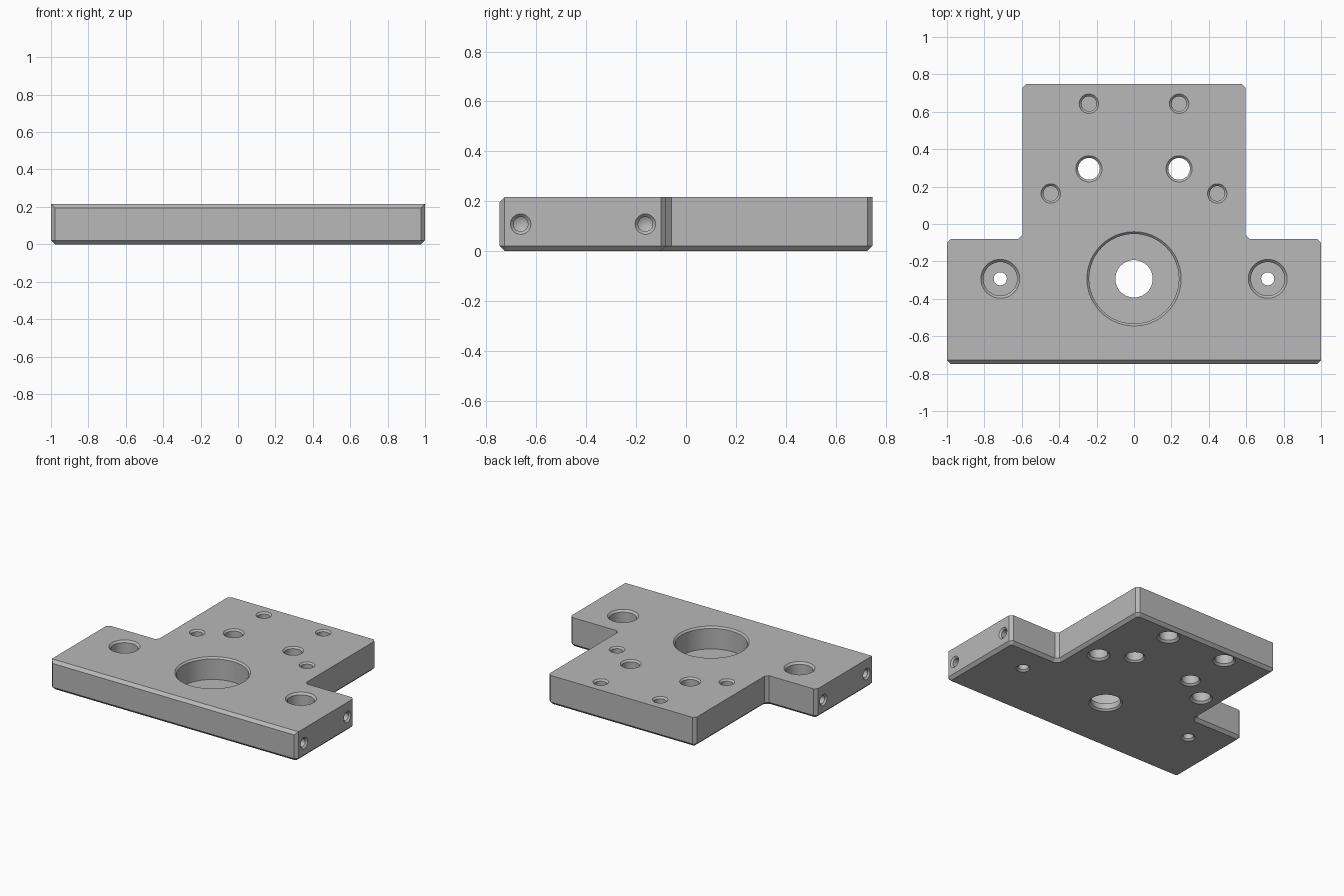
import bpy, bmesh, math
from mathutils import Matrix, Vector

if "Cube" in bpy.data.objects:
    bpy.data.objects.remove(bpy.data.objects["Cube"], do_unlink=True)

H = 0.216      # plate thickness
C = 0.021      # edge chamfer
Y = 0.748      # half depth
STEP = -0.08   # back edge of the wide base
NECK = 0.597   # half width of the narrow part
OVER = 0.01    # how far cutters stick out

steel = bpy.data.materials.new("machined_grey")
grey = (0.48, 0.48, 0.48, 1)
steel.diffuse_color = grey
steel.use_nodes = True
steel.node_tree.nodes["Principled BSDF"].inputs["Base Color"].default_value = grey


def make_object(name, bm):
    bmesh.ops.recalc_face_normals(bm, faces=bm.faces)
    mesh = bpy.data.meshes.new(name)
    bm.to_mesh(mesh)
    bm.free()
    mesh.materials.append(steel)
    obj = bpy.data.objects.new(name, mesh)
    bpy.context.collection.objects.link(obj)
    return obj


# T-shaped plate with chamfered corners
half = [(1 - C, -Y), (1, C - Y), (1, STEP - C), (1 - C, STEP),
        (NECK + C, STEP), (NECK, STEP + C), (NECK, Y - C), (NECK - C, Y)]
outline = half + [(-x, y) for x, y in reversed(half)]
bm = bmesh.new()
base = bm.faces.new([bm.verts.new((x, y, 0)) for x, y in outline])
top = bmesh.ops.extrude_face_region(bm, geom=[base])
bmesh.ops.translate(bm, vec=(0, 0, H),
                    verts=[g for g in top["geom"] if isinstance(g, bmesh.types.BMVert)])
bmesh.ops.recalc_face_normals(bm, faces=bm.faces)


# Chamfer the whole bottom outline and the front top edge
def is_chamfered(edge):
    a, b = (v.co for v in edge.verts)
    bottom = max(a.z, b.z) < H / 2
    front_top = min(a.z, b.z) > H / 2 and max(a.y, b.y) < -Y + C / 2
    return bottom or front_top


bmesh.ops.bevel(bm, geom=[e for e in bm.edges if is_chamfered(e)], offset=C,
                offset_type='OFFSET', segments=1, affect='EDGES', clamp_overlap=False)
plate = make_object("mounting_plate", bm)

# Turned cutters, one for each hole
cutters = bmesh.new()


def drill(profile, matrix):
    """Revolve a (radius, height) profile around the local z axis."""
    part = bmesh.new()
    verts = [part.verts.new((r, 0, z)) for r, z in profile]
    edges = [part.edges.new(pair) for pair in zip(verts, verts[1:])]
    bmesh.ops.spin(part, geom=verts + edges, axis=(0, 0, 1), cent=(0, 0, 0),
                   steps=48, angle=2 * math.pi)
    bmesh.ops.remove_doubles(part, verts=part.verts, dist=1e-5)
    bmesh.ops.recalc_face_normals(part, faces=part.faces)
    part.transform(matrix)
    mesh = bpy.data.meshes.new("turned_cutter")
    part.to_mesh(mesh)
    part.free()
    cutters.from_mesh(mesh)
    bpy.data.meshes.remove(mesh)


def mouth(r, c, z, side):
    """Countersunk opening at height z, facing up (1) or down (-1)."""
    return [(0, z + side * OVER), (r + c + OVER, z + side * OVER), (r, z - side * c)]


def through(r_top, r_low, floor, c_top, c_low):
    """Bore from above that narrows at the floor and runs out below."""
    return (mouth(r_top, c_top, H, 1) + [(r_top, floor), (r_low, floor)]
            + mouth(r_low, c_low, 0, -1)[::-1])


def blind(r, floor, c, z, side):
    return mouth(r, c, z, side) + [(r, floor), (0, floor)]


def at(x, y):
    return Matrix.Translation((x, y, 0))


drill(through(0.24, 0.1, 0.054, 0.012, 0.012), at(0, -0.293))
for s in (1, -1):
    # Counterbored screw holes in the base
    drill(through(0.09, 0.035, 0.09, 0.014, 0.012), at(0.715 * s, -0.293))
    # Plain through holes in the neck
    straight = mouth(0.058, 0.012, H, 1) + mouth(0.058, 0.012, 0, -1)[::-1]
    drill(straight, at(0.241 * s, 0.295))
    # Blind holes with a wider pocket underneath
    for x, y in ((0.241, 0.643), (0.445, 0.163)):
        drill(blind(0.04, 0.125, 0.012, H, 1), at(x * s, y))
        drill(blind(0.062, 0.1, 0.014, 0, -1), at(x * s, y))
    # Side holes with a drill-point end
    bore = mouth(0.029, 0.012, 0, 1) + [(0.029, -0.17), (0, -0.187)]
    for y in (-0.663, -0.163):
        turn = Vector((s, 0, 0)).to_track_quat('Z', 'Y').to_matrix().to_4x4()
        drill(bore, Matrix.Translation((s, y, H / 2)) @ turn)

cutter = make_object("hole_cutters", cutters)
cutter.hide_render = True

# Cut the holes, then drop the cutters
cut = plate.modifiers.new("holes", 'BOOLEAN')
cut.operation = 'DIFFERENCE'
cut.solver = 'EXACT'
cut.object = cutter
bpy.ops.object.select_all(action='DESELECT')
bpy.context.view_layer.objects.active = plate
plate.select_set(True)
bpy.ops.object.modifier_apply(modifier=cut.name)
bpy.data.objects.remove(cutter, do_unlink=True)
bpy.ops.object.shade_smooth_by_angle(angle=math.radians(25))
